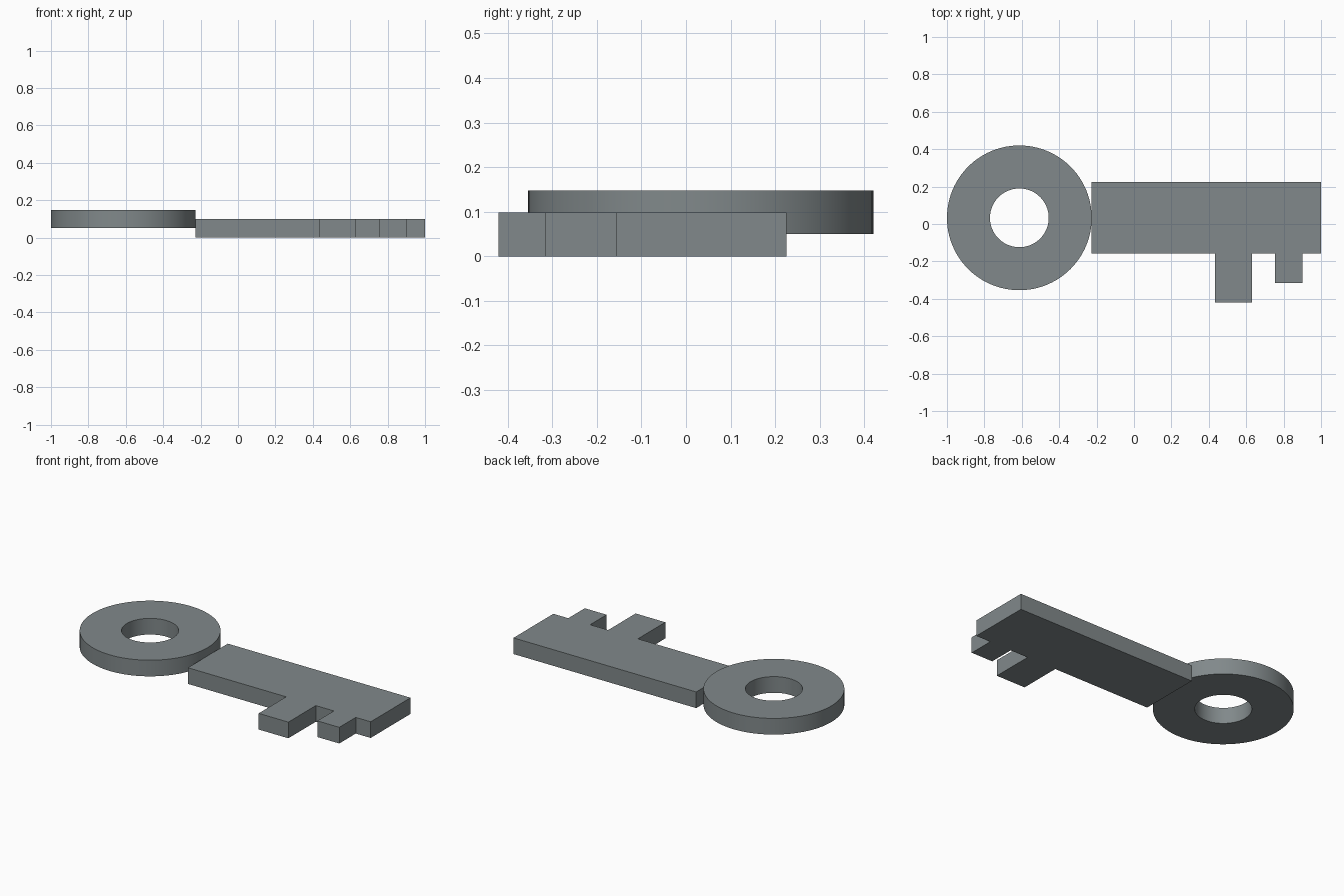
import bpy
import bmesh
import math
from mathutils import Matrix, Vector

if "Cube" in bpy.data.objects:
    bpy.data.objects.remove(bpy.data.objects["Cube"], do_unlink=True)

THICK = 0.098

# Single metal colour
steel = bpy.data.materials.new("grey steel")
steel.use_nodes = True
colour = (0.22, 0.25, 0.257, 1)
steel.diffuse_color = colour
steel.node_tree.nodes["Principled BSDF"].inputs["Base Color"].default_value = colour


def finish(name, bm):
    bmesh.ops.recalc_face_normals(bm, faces=bm.faces)
    mesh = bpy.data.meshes.new(name)
    bm.to_mesh(mesh)
    bm.free()
    mesh.materials.append(steel)
    obj = bpy.data.objects.new(name, mesh)
    bpy.context.collection.objects.link(obj)
    return obj


# Bow: a rectangular section swept into a flat ring
outer, inner, z0 = 0.387, 0.157, 0.05
bm = bmesh.new()
section = [(inner, z0), (outer, z0), (outer, z0 + THICK), (inner, z0 + THICK)]
verts = [bm.verts.new((r, 0, z)) for r, z in section]
edges = [bm.edges.new((verts[i], verts[(i + 1) % 4])) for i in range(4)]
bmesh.ops.spin(bm, geom=verts + edges, cent=(0, 0, 0), axis=(0, 0, 1),
               angle=math.tau, steps=96, use_merge=True)
bmesh.ops.remove_doubles(bm, verts=bm.verts, dist=0.0001)
bmesh.ops.transform(bm, matrix=Matrix.Translation((-0.613, 0.033, 0)), verts=bm.verts)
ring = finish("bow_ring", bm)
bpy.ops.object.select_all(action='DESELECT')
ring.select_set(True)
bpy.context.view_layer.objects.active = ring
bpy.ops.object.shade_smooth_by_angle(angle=math.radians(30))

# Blade: one outline with two teeth, extruded upwards
left, right, back, front = -0.226, 1.0, 0.225, -0.157
teeth = [(0.433, 0.632, -0.42), (0.753, 0.9, -0.315)]
outline = [(left, back), (left, front)]
for x0, x1, tip in teeth:
    outline += [(x0, front), (x0, tip), (x1, tip), (x1, front)]
outline += [(right, front), (right, back)]
bm = bmesh.new()
base = bm.faces.new([bm.verts.new((x, y, 0)) for x, y in outline])
grown = bmesh.ops.extrude_face_region(bm, geom=[base], use_keep_orig=True)
top = [v for v in grown["geom"] if isinstance(v, bmesh.types.BMVert)]
bmesh.ops.translate(bm, verts=top, vec=Vector((0, 0, THICK)))
finish("toothed_blade", bm)
